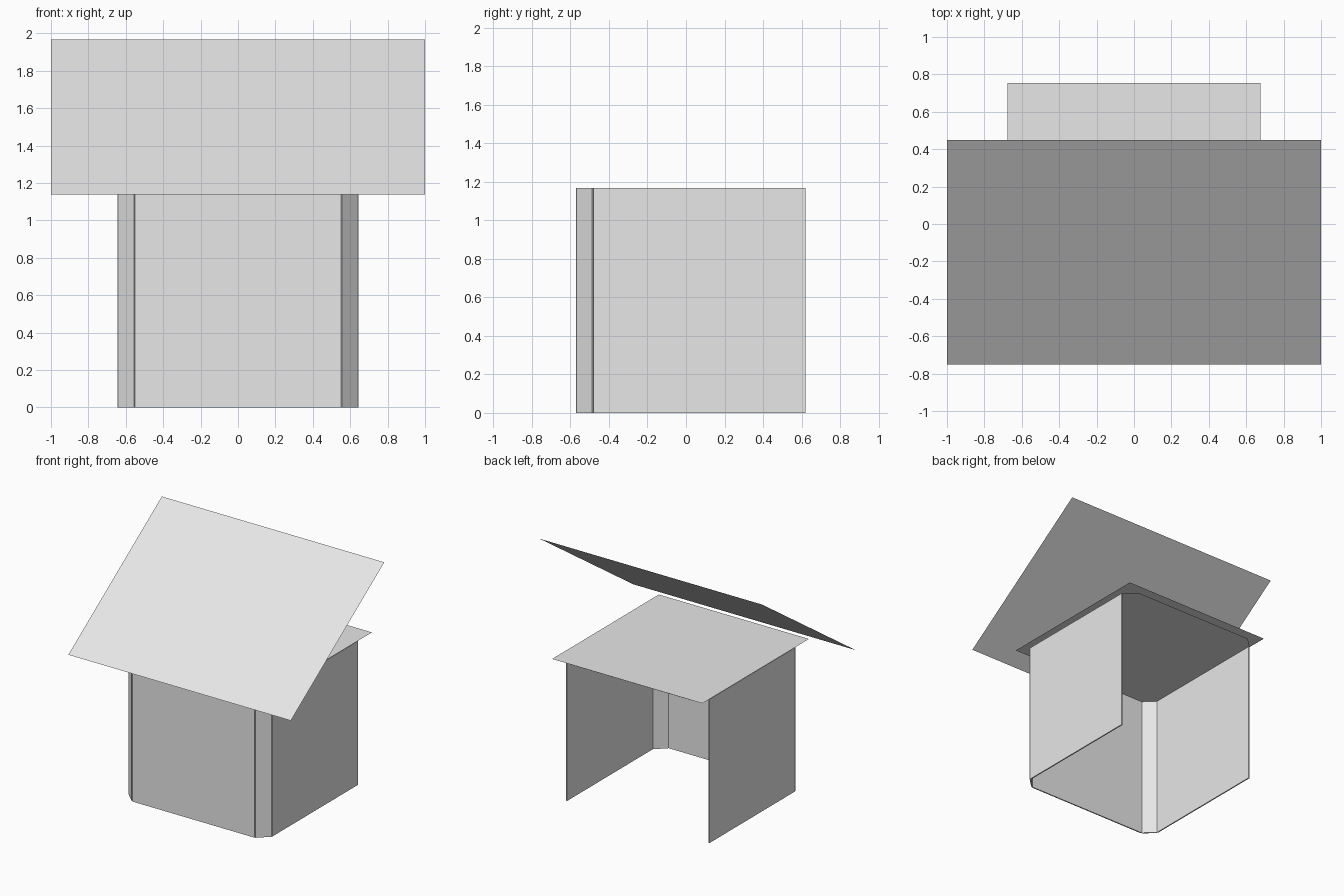
import bpy
import bmesh
from mathutils import Vector

cube = bpy.data.objects.get("Cube")
if cube:
    bpy.data.objects.remove(cube, do_unlink=True)

grey = bpy.data.materials.new("plain_grey")
grey.use_nodes = True
grey.diffuse_color = (0.8, 0.8, 0.8, 1)
grey.node_tree.nodes["Principled BSDF"].inputs["Base Color"].default_value = (0.8, 0.8, 0.8, 1)

WALL_TOP = 1.168
THICK = 0.01


def sheet(name, points, height=0):
    """Flat polygon, optionally extruded straight up."""
    bm = bmesh.new()
    face = bm.faces.new([bm.verts.new(p) for p in points])
    if height:
        top = bmesh.ops.extrude_face_region(bm, geom=[face], use_keep_orig=True)
        verts = [g for g in top["geom"] if isinstance(g, bmesh.types.BMVert)]
        bmesh.ops.translate(bm, verts=verts, vec=(0, 0, height))
        bmesh.ops.recalc_face_normals(bm, faces=bm.faces)
    else:
        bm.normal_update()
        if face.normal.z < 0:
            face.normal_flip()
    mesh = bpy.data.meshes.new(name)
    bm.to_mesh(mesh)
    bm.free()
    mesh.materials.append(grey)
    obj = bpy.data.objects.new(name, mesh)
    bpy.context.collection.objects.link(obj)
    return obj


def wall(name, start, end):
    """Thin upright panel, thickened away from the room."""
    a, b = Vector((*start, 0)), Vector((*end, 0))
    out = (b - a).cross(Vector((0, 0, 1))).normalized() * THICK
    return sheet(name, [a, b, b + out, a + out], WALL_TOP)


def rect(x, y0, y1, z0, z1):
    return [(-x, y0, z0), (x, y0, z0), (x, y1, z1), (-x, y1, z1)]


# Walls: front, two angled corners, two sides, open at the back
wall("front_wall", (-0.55, -0.562), (0.55, -0.562))
wall("left_corner_wall", (0.55, -0.562), (0.635, -0.48))
wall("right_corner_wall", (-0.635, -0.48), (-0.55, -0.562))
wall("left_wall", (0.635, -0.48), (0.635, 0.62))
wall("right_wall", (-0.635, 0.62), (-0.635, -0.48))

# Eight-sided ceiling resting on the walls
half = [(0.55, -0.57), (0.645, -0.48), (0.645, 0.62), (0.55, 0.71)]
outline = half + [(-x, y) for x, y in reversed(half)]
sheet("ceiling", [(x, y, WALL_TOP) for x, y in outline])

# Flat cover just above the ceiling
sheet("flat_roof", rect(0.675, -0.615, 0.755, 1.195, 1.195))

# Large sloping panel, low at the front
sheet("sloping_roof", rect(1.0, -0.75, 0.45, 1.14, 1.968))
